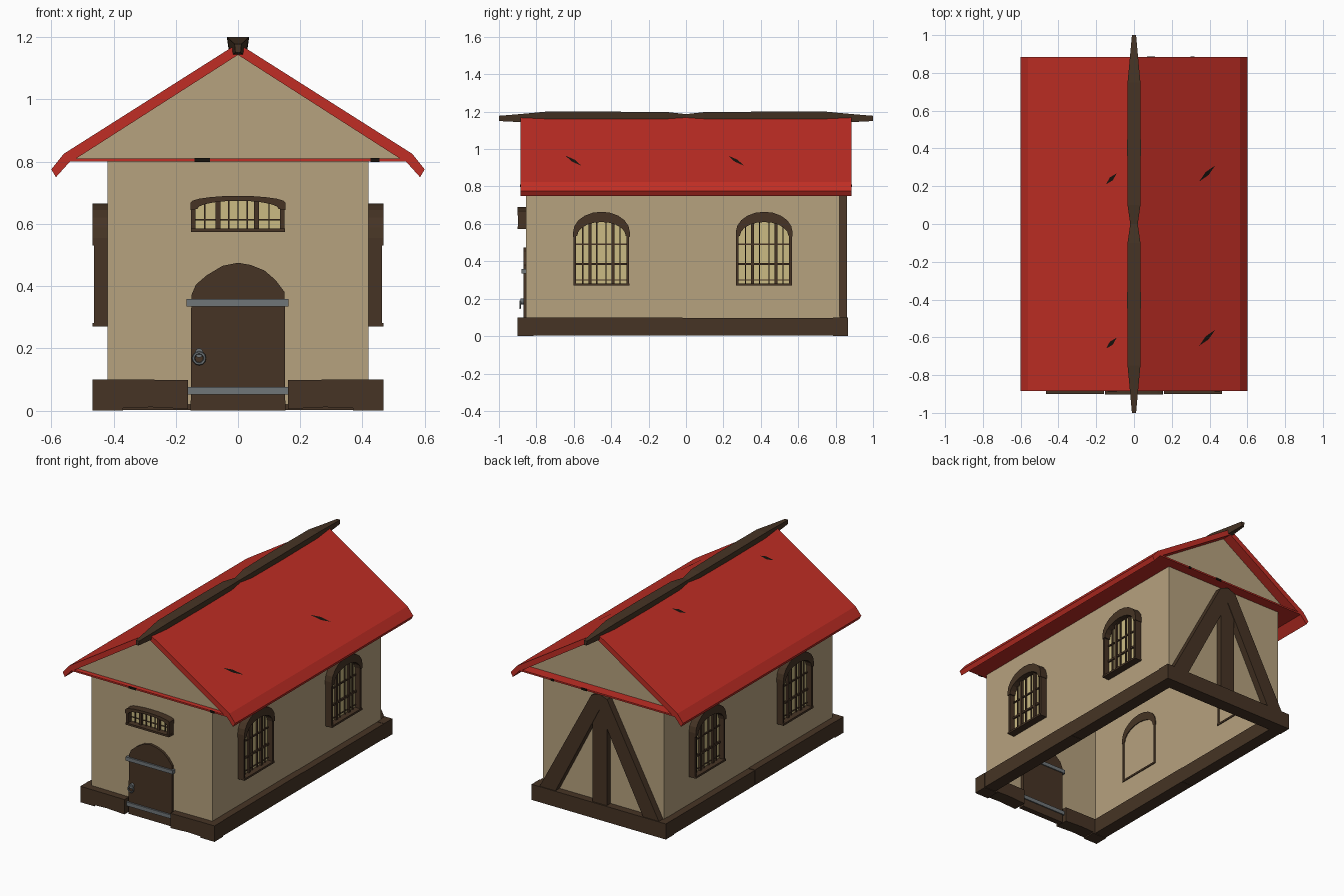
import bpy, bmesh, math
from mathutils import Matrix, Vector

if "Cube" in bpy.data.objects:
    bpy.data.objects.remove(bpy.data.objects["Cube"])


def material(name, rgb):
    m = bpy.data.materials.new(name)
    m.diffuse_color = (*rgb, 1)
    m.use_nodes = True
    m.node_tree.nodes["Principled BSDF"].inputs["Base Color"].default_value = m.diffuse_color
    return m


PLASTER = material("plaster", (0.47, 0.36, 0.21))
RED = material("roof_red", (0.53, 0.027, 0.018))
WOOD = material("dark_wood", (0.061, 0.034, 0.018))
IRON = material("iron_grey", (0.16, 0.18, 0.19))
GLASS = material("window_glass", (0.60, 0.50, 0.23))
BLACK = material("soot_black", (0.008, 0.006, 0.004))


def finish(name, bm, mat, M=Matrix(), fix=True):
    if fix:
        bmesh.ops.recalc_face_normals(bm, faces=bm.faces)
    me = bpy.data.meshes.new(name)
    bm.to_mesh(me)
    bm.free()
    me.materials.append(mat)
    ob = bpy.data.objects.new(name, me)
    ob.matrix_world = M
    bpy.context.collection.objects.link(ob)
    return ob


def prisms(name, parts, mat, M=Matrix()):
    """Each part is (x/z outline, y0, y1)."""
    bm = bmesh.new()
    for pts, y0, y1 in parts:
        a = [bm.verts.new((x, y0, z)) for x, z in pts]
        b = [bm.verts.new((x, y1, z)) for x, z in pts]
        bm.faces.new(a)
        bm.faces.new(b[::-1])
        n = len(pts)
        for i in range(n):
            bm.faces.new((a[i], b[i], b[(i + 1) % n], a[(i + 1) % n]))
    return finish(name, bm, mat, M)


def rect(x0, x1, z0, z1):
    return [(x0, z0), (x1, z0), (x1, z1), (x0, z1)]


def arc(rx, z, rise, n=10):
    return [(rx * math.cos(math.pi * i / n), z + rise * math.sin(math.pi * i / n)) for i in range(n + 1)]


def flip(pts):
    return [(-x, z) for x, z in pts]


# Plaster walls, open underneath
F, B, W = -0.855, 0.82, 0.42
bm = bmesh.new()
ring = [(-W, F), (W, F), (W, B), (-W, B)]
lo = [bm.verts.new((x, y, 0.02)) for x, y in ring]
hi = [bm.verts.new((x, y, 0.802)) for x, y in ring]
for i in range(4):
    j = (i + 1) % 4
    bm.faces.new((lo[i], lo[j], hi[j], hi[i]))
finish("walls", bm, PLASTER, fix=False)
prisms("gables", [([(-0.53, 0.805), (0.53, 0.805), (0, 1.15)], F, B)], PLASTER)

# Roof slopes with turned-down eaves, and the soffit
slope = [(0, 1.18), (0.56, 0.825), (0.6, 0.775), (0.585, 0.75), (0.54, 0.8), (0.52, 0.81), (0, 1.143)]
R = 0.885
prisms("roof_slopes", [(slope, -R, R), (flip(slope), -R, R)], RED)
prisms("soffit", [(rect(-0.54, 0.54, 0.8, 0.81), -R, R)], RED)

# Ridge beam: hewn, pinched in the middle, tapering to the ends
half = [(0, 0.02, 1.14, 1.187), (0.1, 0.034, 1.14, 1.198), (0.4, 0.036, 1.14, 1.2),
        (0.75, 0.034, 1.14, 1.2), (0.9, 0.02, 1.145, 1.186), (1, 0.011, 1.15, 1.178)]
secs = [(-y, w, a, b) for y, w, a, b in half[:0:-1]] + half
bm = bmesh.new()
loops = [[bm.verts.new(p) for p in ((-w * 0.75, y, a), (w * 0.75, y, a), (w, y, b), (-w, y, b))]
         for y, w, a, b in secs]
for p, q in zip(loops, loops[1:]):
    for i in range(4):
        bm.faces.new((p[i], p[(i + 1) % 4], q[(i + 1) % 4], q[i]))
bm.faces.new(loops[0])
bm.faces.new(loops[-1])
finish("ridge_beam", bm, WOOD)

# Foundation beams: front pair beside the door, back beam, split side beams
sill = []
for s in (-1, 1):
    front = [(0.16, 0.005), (0.28, 0.011), (0.37, 0.008), (0.37, 0.0), (0.467, 0.0),
             (0.467, 0.1), (0.37, 0.1), (0.16, 0.098)]
    sill.append(([(s * x, z) for x, z in front], -0.9, -0.815))
    side = sorted((s * 0.385, s * 0.465))
    sill.append((rect(*side, 0.004, 0.1), -0.9, -0.02))
    sill.append((rect(*side, 0.004, 0.098), -0.018, 0.865))
sill.append((rect(-0.467, 0.467, 0.002, 0.1), 0.785, 0.867))
prisms("foundation_beams", sill, WOOD)

# Timber frame on the back wall
brace = [(0.42, 0.09), (0.31, 0.09), (0.0, 0.69), (0.0, 0.79), (0.055, 0.77)]
prisms("back_timbers", [(rect(-0.05, 0.05, 0.09, 0.75), 0.815, 0.858),
                        (brace, 0.815, 0.862), (flip(brace), 0.815, 0.862)], WOOD)

# Door with iron straps and a ring handle
door = [(-0.152, 0), (0.152, 0), (0.15, 0.38), (0.12, 0.42), (0.085, 0.45), (0.04, 0.468), (0, 0.475),
        (-0.05, 0.465), (-0.1, 0.435), (-0.135, 0.405), (-0.15, 0.37)]
prisms("door", [(door, -0.87, -0.835)], WOOD)
prisms("door_straps", [(rect(-0.165, 0.162, 0.335, 0.358), -0.88, -0.828),
                       (rect(-0.16, 0.16, 0.052, 0.076), -0.88, -0.828)], IRON)
prisms("handle_plate", [(arc(0.013, 0.185, 0.015, 8) + arc(-0.013, 0.185, -0.015, 8)[1:-1], -0.885, -0.868)],
       IRON, Matrix.Translation((-0.125, 0, 0)))
bpy.ops.mesh.primitive_torus_add(major_segments=12, minor_segments=6, major_radius=0.018, minor_radius=0.005,
                                 location=(-0.125, -0.887, 0.168), rotation=(math.pi / 2, 0, 0))
ring = bpy.context.object
ring.name = "door_ring"
ring.data.materials.append(IRON)


# Arched windows: local x across, local -y outwards from the wall
def window(name, M, hw, zb, zs, rise, out_rise, ver, hor):
    inner = arc(hw - 0.012, zs, rise)
    hood = [(hw + 0.01, zs - 0.004)] + arc(hw + 0.01, zs + 0.02, out_rise) + [(-hw - 0.01, zs - 0.004)]
    prisms(name + "_hood", [(hood + inner[::-1], 0.005, -0.047)], WOOD, M)
    sides = [(rect(s * hw - 0.008, s * hw + 0.006, zb, zs), 0.005, -0.042) for s in (-1, 1)]
    sides.append((rect(-hw - 0.008, hw + 0.008, zb - 0.004, zb + 0.008), 0.005, -0.047))
    prisms(name + "_frame", sides, WOOD, M)
    prisms(name + "_glass", [([(-hw, zb), (hw, zb)] + arc(hw, zs, rise + 0.005), -0.001, -0.008)], GLASS, M)
    bars = []
    for u, t in ver:
        top = zs + rise * math.sqrt(1 - (u / hw) ** 2)
        bars.append((rect(u - t, u + t, zb, top), -0.004, -0.014 - t))
    for z, t in hor:
        bars.append((rect(-hw, hw, z - t, z + t), -0.004, -0.012 - t))
    prisms(name + "_bars", bars, WOOD, M)


for s, label in ((1, "right"), (-1, "left")):
    for y, end in ((-0.452, "front"), (0.418, "back")):
        window(f"{label}_{end}_window",
               Matrix.Translation((s * W, y, 0)) @ Matrix.Rotation(s * math.pi / 2, 4, 'Z'),
               0.142, 0.274, 0.535, 0.075, 0.11,
               [(-0.062, 0.008), (0.062, 0.008), (-0.1, 0.003), (-0.025, 0.003), (0.025, 0.003), (0.1, 0.003)],
               [(0.385, 0.006), (0.49, 0.004), (0.3, 0.002)])
window("front_window", Matrix.Translation((0, F, 0)), 0.143, 0.577, 0.648, 0.026, 0.022,
       [(-0.065, 0.008), (0.06, 0.008), (-0.107, 0.002), (-0.03, 0.002), (0, 0.002), (0.03, 0.002), (0.1, 0.002)],
       [(0.613, 0.002)])

# Dark scuffs lying on the roof slopes and along the soffit edge
bm = bmesh.new()
for y in (0, -0.87):
    for x0, y0, x1, y1 in ((0.345, 0.225, 0.43, 0.31), (-0.148, 0.21, -0.092, 0.268)):
        d = Vector((y0 - y1, x1 - x0)).normalized() * 0.011
        mx, my = (x0 + x1) / 2, (y0 + y1) / 2
        pts = [(x0, y0), (mx - d.x, my - d.y), (x1, y1), (mx + d.x, my + d.y)]
        bm.faces.new([bm.verts.new((px, py + y, 1.184 - 0.634 * abs(px))) for px, py in pts])
finish("roof_scuffs", bm, BLACK, fix=False)
scuffs = [(rect(a, b, 0.798, 0.811), -R - 0.002, -R + 0.004) for a, b in ((-0.14, -0.09), (0.425, 0.455))]
scuffs += [(rect(a, b, 0.798, 0.811), R - 0.004, R + 0.002) for a, b in ((0.07, 0.11), (0.3, 0.32))]
prisms("edge_scuffs", scuffs, BLACK)
